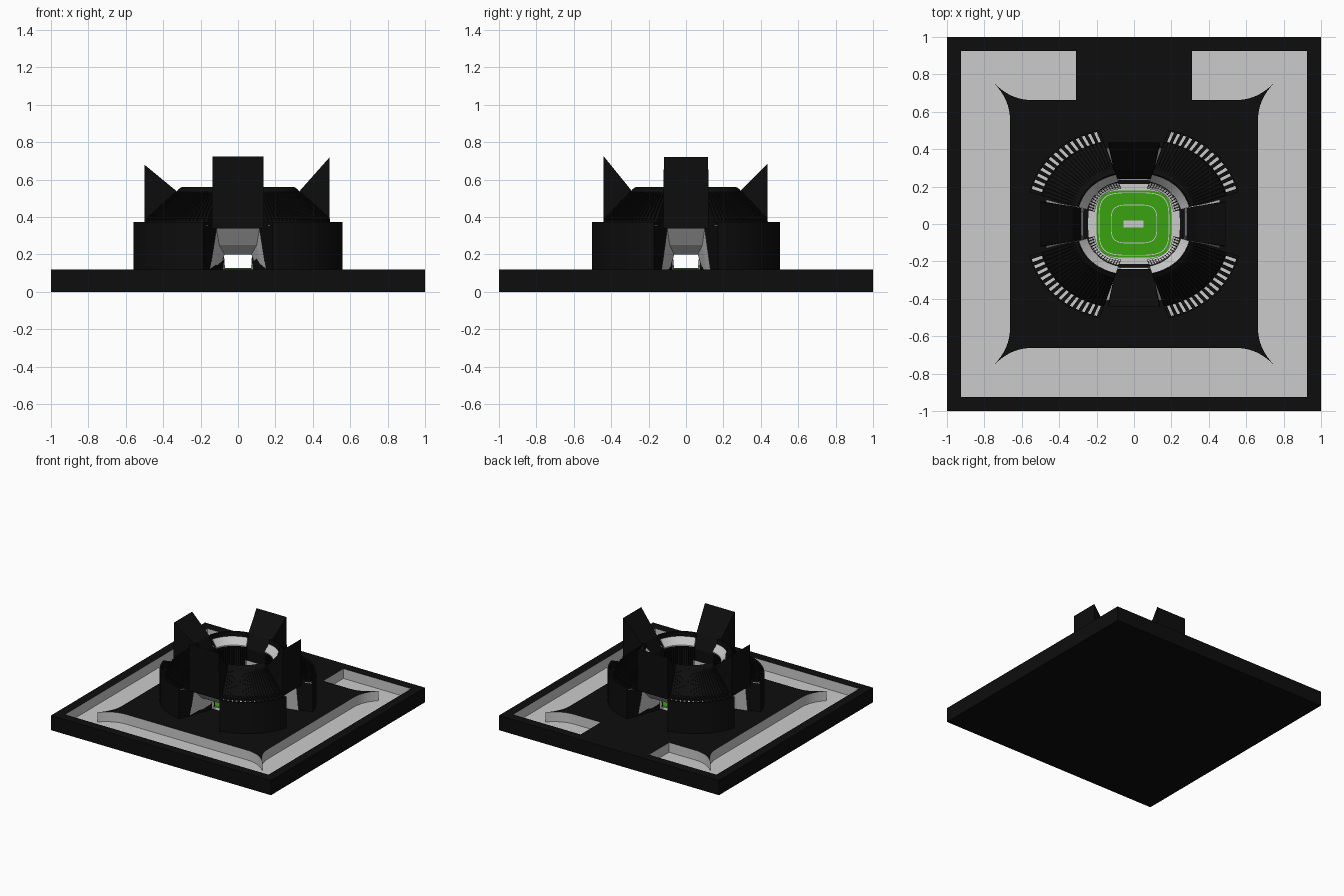
import bpy, bmesh, math
from mathutils import Vector

if "Cube" in bpy.data.objects:
    bpy.data.objects.remove(bpy.data.objects["Cube"])


def material(name, rgb):
    m = bpy.data.materials.new(name)
    m.diffuse_color = (*rgb, 1)
    m.use_nodes = True
    m.node_tree.nodes["Principled BSDF"].inputs["Base Color"].default_value = m.diffuse_color
    return m


BLACK = material("black", (0.004, 0.004, 0.004))
GREY = material("grey", (0.8, 0.8, 0.8))
GREEN = material("grass", (0.04, 0.36, 0.005))


def make(name, verts, faces, *mats):
    me = bpy.data.meshes.new(name)
    me.from_pydata(verts, [], faces)
    for m in mats:
        me.materials.append(m)
    bm = bmesh.new()
    bm.from_mesh(me)
    bmesh.ops.recalc_face_normals(bm, faces=bm.faces)
    bm.to_mesh(me)
    bm.free()
    ob = bpy.data.objects.new(name, me)
    bpy.context.collection.objects.link(ob)
    return ob


def prism(name, outline, z0, z1, mat):
    n = len(outline)
    v = [(x, y, z0) for x, y in outline] + [(x, y, z1) for x, y in outline]
    f = [tuple(range(n))[::-1], tuple(range(n, 2 * n))]
    f += [(i, (i + 1) % n, n + (i + 1) % n, n + i) for i in range(n)]
    return make(name, v, f, mat)


def oval(a, b, deg):
    """Point on a rounded oval; the small inner ones are squarer."""
    n = 4 if a <= 0.21 else 3 if a < 0.25 else 2.3
    c, s = math.cos(math.radians(deg)), math.sin(math.radians(deg))
    r = (abs(c / a) ** n + abs(s / b) ** n) ** (-1 / n)
    return r * c, r * s


def sweep(name, profile, spans, steps, mat):
    """Sweep a closed (a, b, z) profile around the oval over angle spans."""
    v, f, n = [], [], len(profile)
    for t0, t1 in spans:
        o = len(v)
        for k in range(steps + 1):
            t = t0 + (t1 - t0) * k / steps
            v += [(*oval(a, b, t), z) for a, b, z in profile]
        for k in range(steps):
            for i in range(n):
                p, q = o + k * n, o + k * n + n
                f.append((p + i, p + (i + 1) % n, q + (i + 1) % n, q + i))
        f += [tuple(range(o, o + n)), tuple(range(o + steps * n, o + steps * n + n))]
    return make(name, v, f, mat)


def fins(count, width):
    """Narrow spans spread evenly over each quadrant."""
    out = []
    for t0, t1 in QUADS:
        for k in range(count):
            c = t0 + (t1 - t0 - width) * k / (count - 1)
            out.append((c, c + width))
    return out


QUADS = [(17, 70), (110, 163), (197, 250), (290, 343)]

# Base slab with a grey trench around a star-cornered plaza
trench = [(.31, .925), (.925, .925), (.925, -.925), (-.925, -.925), (-.925, .925), (-.31, .925), (-.31, .663)]
for sx, sy, flip in ((-1, 1, 0), (-1, -1, 1), (1, -1, 0), (1, 1, 1)):
    arm = []
    for start, end in (((.55, .663), (.75, .755)), ((.75, .755), (.663, .55))):
        for k in range(9):
            t = k / 8
            p = Vector(start) * (1 - t) ** 2 + Vector((.66, .663)) * 2 * t * (1 - t) + Vector(end) * t * t
            if not (arm and k == 0):
                arm.append((sx * p.x, sy * p.y))
    trench += arm[::-1] if flip else arm
trench.append((.31, .663))

base = prism("base", [(-1, -1), (1, -1), (1, 1), (-1, 1)], 0, .12, BLACK)
cutter = prism("trench_cutter", trench, .04, .3, BLACK)
cutter.hide_render = True
mod = base.modifiers.new("trench", 'BOOLEAN')
mod.operation, mod.object, mod.solver = 'DIFFERENCE', cutter, 'EXACT'
bpy.context.view_layer.objects.active = base
bpy.ops.object.modifier_apply(modifier=mod.name)
bpy.data.objects.remove(cutter)
base.data.materials.append(GREY)
for p in base.data.polygons:
    c = p.center
    inside = max(abs(c.x), abs(c.y)) < .98
    p.material_index = 1 if inside and .02 < c.z < .119 else 0

# Pitch with surround and markings
ring = lambda s: [oval(.2 * s, .18 * s, k * 5) for k in range(72)]
prism("apron", [oval(.245, .215, k * 5) for k in range(72)], .119, .123, GREY)
prism("pitch", ring(1), .12, .126, GREEN)
prism("centre_square", [(-.055, -.018), (.05, -.018), (.05, .018), (-.055, .018)], .12, .128, GREY)
for i, (a, b) in enumerate(((.12, .1), (.185, .165))):
    sweep("pitch_line", [(a, b, .125), (a, b, .127), (a + .004, b + .004, .127), (a + .004, b + .004, .125)],
          [(0, 360)], 72, GREY)

# Four stands: outer drum, sloping roof, inner bowl
sweep("stand", [(.58, .52, .119), (.58, .52, .375), (.572, .512, .375), (.572, .512, .355),
                (.515, .455, .355), (.51, .45, .38), (.345, .31, .525), (.33, .295, .55), (.312, .278, .56),
                (.305, .272, .555), (.305, .272, .51), (.26, .235, .46), (.275, .25, .43),
                (.275, .25, .3), (.258, .23, .2), (.255, .225, .119)], QUADS, 20, BLACK)
sweep("slot_floor", [(.572, .512, .35), (.572, .512, .358), (.515, .455, .358), (.515, .455, .35)], QUADS, 20, GREY)
sweep("drum_fin", [(.575, .515, .35), (.575, .515, .375), (.51, .45, .375), (.51, .45, .35)],
      fins(15, 2.0), 1, BLACK)
sweep("roof_rib", [(.51, .45, .37), (.51, .45, .392), (.345, .31, .537), (.345, .31, .51)],
      fins(22, .8), 1, BLACK)
sweep("upper_gallery", [(.258, .233, .46), (.258, .233, .467), (.305, .271, .52), (.308, .274, .46)], QUADS, 20, GREY)
sweep("lower_seating", [(.212, .19, .12), (.212, .19, .14), (.224, .2, .145), (.224, .2, .165),
                        (.236, .21, .17), (.236, .21, .19), (.248, .222, .195), (.255, .228, .2),
                        (.255, .228, .12)], QUADS, 20, GREY)
sweep("seating_rib", [(.22, .197, .13), (.22, .197, .165), (.248, .222, .21), (.26, .235, .21), (.26, .235, .13)],
      fins(16, .9), 1, BLACK)
sweep("bowl_rib", [(.262, .235, .2), (.265, .24, .43), (.28, .255, .43), (.28, .255, .2)],
      fins(16, 1.0), 1, BLACK)


# Gate towers and the funnel portals beneath them
def gate(turn, side, outer, inner, top, w):
    def place(u, d, z):
        c, s = math.cos(math.radians(turn)), math.sin(math.radians(turn))
        return (d * c - u * s, d * s + u * c, z)

    prof = [(outer, .34, w), (outer, top, w * .97), (inner, .54, w * .78), (inner - .05, .44, w * .7),
            (inner - .05, .34, w * .7)]
    n = len(prof)
    v = [place(-u, d, z) for d, z, u in prof] + [place(u, d, z) for d, z, u in prof]
    f = [tuple(range(n)), tuple(range(n, 2 * n))]
    f += [(i, (i + 1) % n, n + (i + 1) % n, n + i) for i in range(n)]
    make(side + "_tower", v, f, BLACK)

    # (distance, half width at floor, half width at head, head height)
    k = w / .14
    rings = [(outer - .03, .15, .115, .34), (outer - .11, .125, .10, .25),
             (inner - .06, .10, .072, .20), (inner - .055, .10, .095, .345)]
    v, f = [], []
    for d, lo, hi, z in rings:
        v += [place(u * k, d, h) for u, h in ((-lo, .119), (-hi, z), (hi, z), (lo, .119))]
    for r in range(len(rings) - 1):
        for i in range(3):
            p = r * 4 + i
            f.append((p, p + 1, p + 5, p + 4))
    make(side + "_portal", v, f, GREY)


gate(-90, "front", .44, .29, .725, .14)
gate(90, "back", .435, .29, .685, .14)
gate(0, "right", .49, .33, .72, .122)
gate(180, "left", .50, .33, .68, .122)
